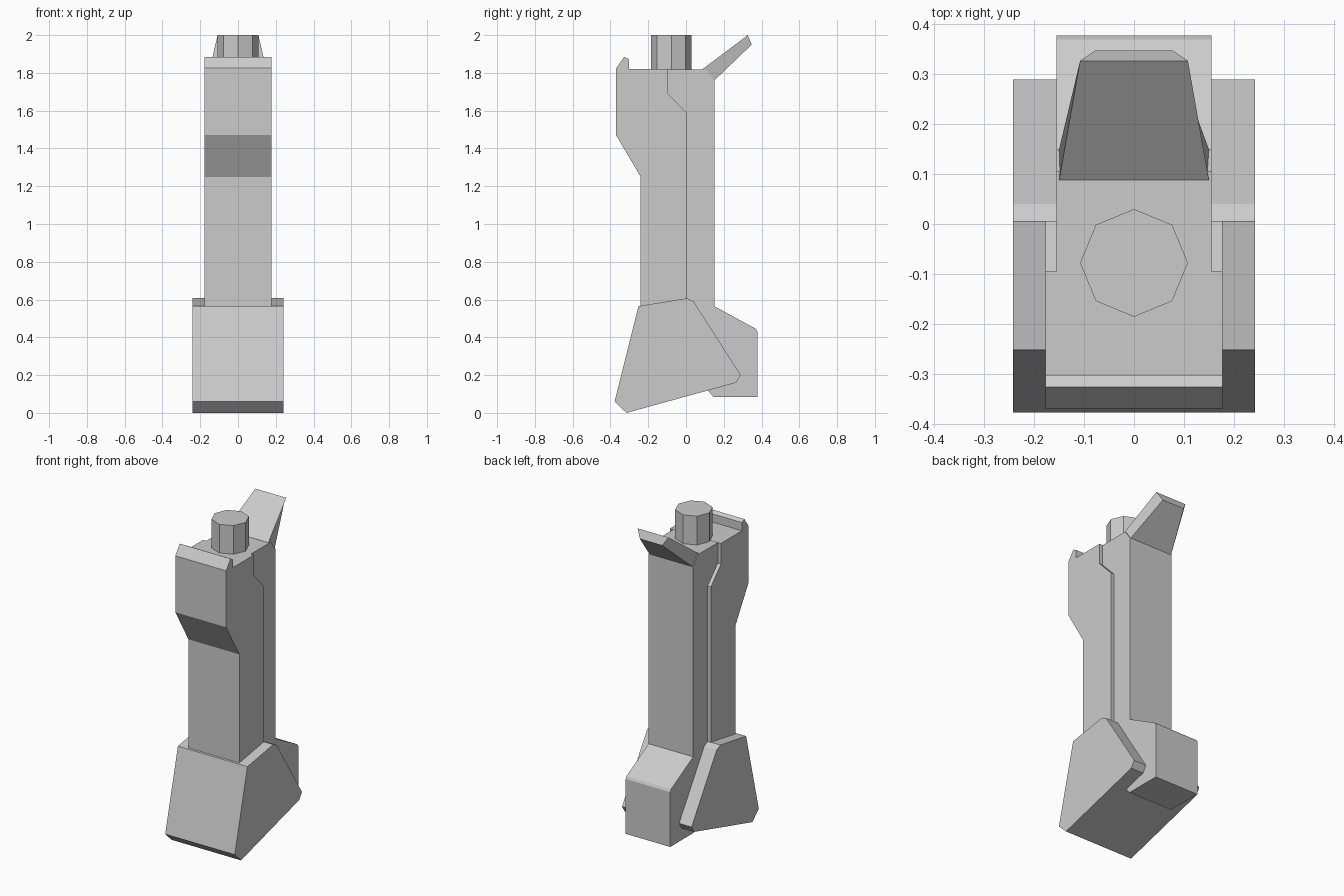
import bpy
import bmesh
import math

cube = bpy.data.objects.get("Cube")
if cube:
    bpy.data.objects.remove(cube, do_unlink=True)

grey = bpy.data.materials.new("light_grey")
grey.use_nodes = True
COLOUR = (0.6, 0.6, 0.6, 1)
grey.diffuse_color = COLOUR
grey.node_tree.nodes["Principled BSDF"].inputs["Base Color"].default_value = COLOUR


def finish(name, bm):
    bmesh.ops.recalc_face_normals(bm, faces=bm.faces)
    mesh = bpy.data.meshes.new(name)
    bm.to_mesh(mesh)
    bm.free()
    mesh.materials.append(grey)
    obj = bpy.data.objects.new(name, mesh)
    bpy.context.collection.objects.link(obj)
    return obj


def side_prism(name, profile, widths):
    """Close a (y, z) side profile between -x and +x, with a half width per point."""
    if not isinstance(widths, (list, tuple)):
        widths = [widths] * len(profile)
    bm = bmesh.new()
    left, right = [[bm.verts.new((s * w, y, z)) for (y, z), w in zip(profile, widths)]
                   for s in (1, -1)]
    bm.faces.new(left)
    bm.faces.new(right[::-1])
    for i in range(len(profile)):
        j = (i + 1) % len(profile)
        bm.faces.new((left[i], right[i], right[j], left[j]))
    return finish(name, bm)


# Front half of the grip, with the raised lip and the forward bulge
side_prism("front_shell", [
    (-0.24, 0.5), (-0.24, 1.25), (-0.37, 1.47), (-0.37, 1.825),
    (-0.327, 1.885), (-0.303, 1.872), (-0.303, 1.82), (-0.095, 1.82),
    (-0.095, 1.69), (0.006, 1.585), (0.006, 0.5)], 0.177)

# Narrower rear half, running down into the heel
side_prism("rear_body", [
    (-0.15, 0.3), (-0.15, 1.819), (0.105, 1.819), (0.15, 1.76), (0.15, 0.565),
    (0.37, 0.445), (0.378, 0.43), (0.378, 0.085), (0.145, 0.085), (0.11, 0.125)], 0.155)

# Wide slanted base
side_prism("base_block", [
    (-0.252, 0.565), (0.005, 0.607), (0.04, 0.59), (0.29, 0.2),
    (0.265, 0.16), (-0.315, 0.0), (-0.378, 0.06)], 0.242)

# Tapered fin sweeping up and back
side_prism("rear_fin", [(0.088, 1.82), (0.327, 2.0), (0.348, 1.95), (0.15, 1.76)],
           [0.15, 0.108, 0.077, 0.15])

# Eight sided button on top
bm = bmesh.new()
bmesh.ops.create_cone(bm, cap_ends=True, segments=8, radius1=0.108, radius2=0.108, depth=0.22)
for v in bm.verts:
    v.co.y -= 0.078
    v.co.z += 1.89
finish("top_button", bm)
